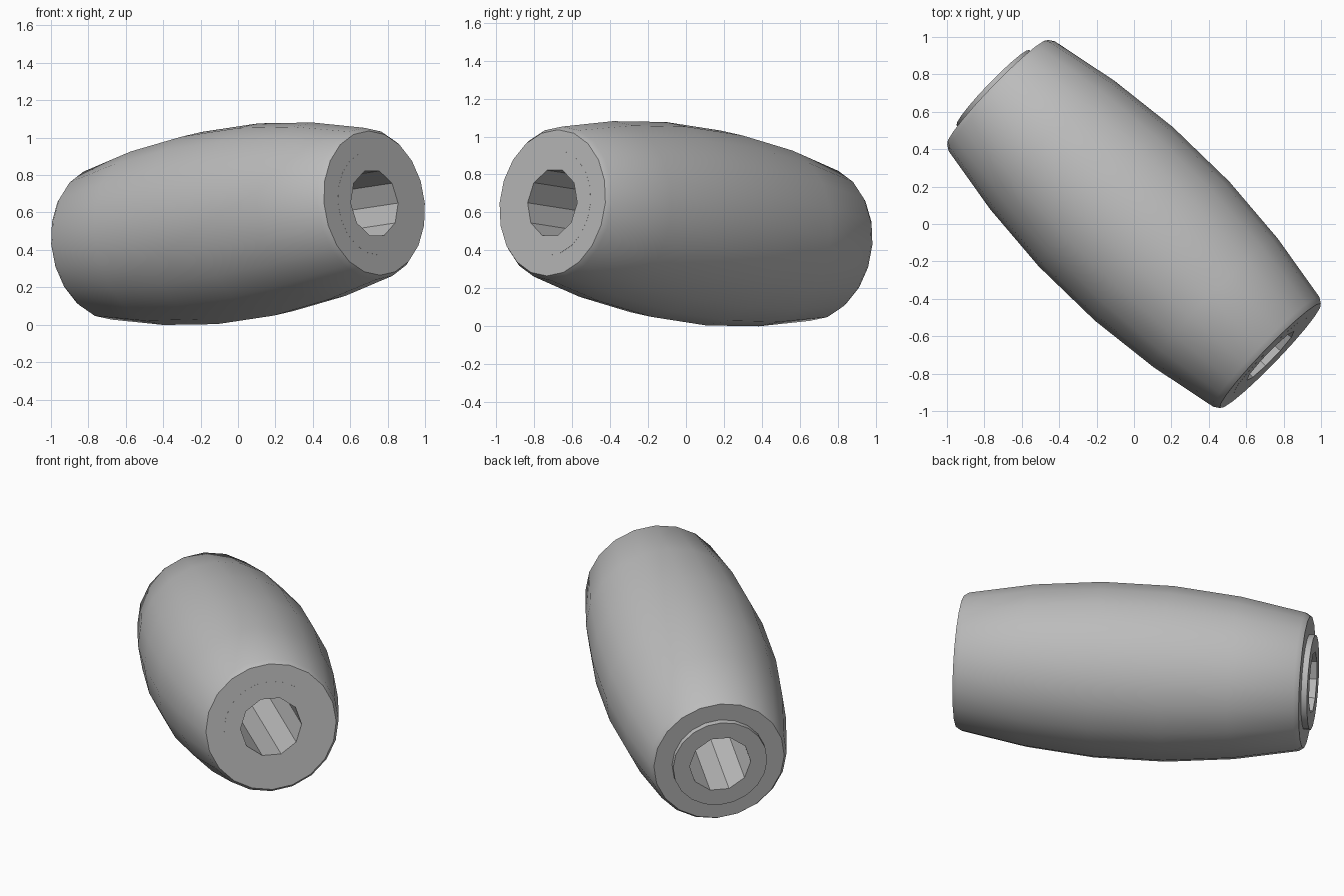
import bpy
import bmesh
import math
from mathutils import Vector

cube = bpy.data.objects.get("Cube")
if cube:
    bpy.data.objects.remove(cube, do_unlink=True)

SIDES = 20
CENTRE = Vector((0, 0, 0.54))
AXIS = Vector((0.714, -0.69, 0.108)).normalized()

grey = bpy.data.materials.new("plain grey")
grey.use_nodes = True
grey.diffuse_color = (0.5, 0.5, 0.5, 1)
grey.node_tree.nodes["Principled BSDF"].inputs["Base Color"].default_value = (0.5, 0.5, 0.5, 1)


def revolve(name, profile, coarse=()):
    """Spin a closed (radius, height) profile; coarse rows get half the sides."""
    bm = bmesh.new()
    rows = []
    for i, (radius, height) in enumerate(profile):
        row = []
        for k in range(SIDES):
            a = math.tau * k / SIDES
            r = radius
            if i in coarse and k % 2:
                r *= math.cos(math.tau / SIDES)
            row.append(bm.verts.new((r * math.cos(a), r * math.sin(a), height)))
        rows.append(row)
    for i, row in enumerate(rows):
        following = rows[(i + 1) % len(rows)]
        for k in range(SIDES):
            n = (k + 1) % SIDES
            bm.faces.new((row[k], row[n], following[n], following[k]))
    bmesh.ops.recalc_face_normals(bm, faces=bm.faces)
    mesh = bpy.data.meshes.new(name)
    bm.to_mesh(mesh)
    bm.free()
    mesh.materials.append(grey)
    obj = bpy.data.objects.new(name, mesh)
    bpy.context.collection.objects.link(obj)
    obj.location = CENTRE
    obj.rotation_euler = AXIS.to_track_quat('Z', 'Y').to_euler()
    bpy.ops.object.select_all(action='DESELECT')
    obj.select_set(True)
    bpy.context.view_layer.objects.active = obj
    bpy.ops.object.shade_smooth_by_angle(angle=math.radians(30))
    return obj


# Barrel shell: bulging half profile, mirrored end to end
half = [(0.517, 0.21), (0.478, 0.61), (0.408, 0.99), (0.388, 1.02), (0.22, 1.02)]
revolve("barrel_body", half + [(r, -h) for r, h in reversed(half)])

# Sleeve through the barrel: flush at the front, proud at the back
front, back = 1.0205, -1.055
revolve("inner_sleeve",
        [(0.28, front), (0.182, front), (0.182, back), (0.28, back)],
        coarse=(1, 2))
